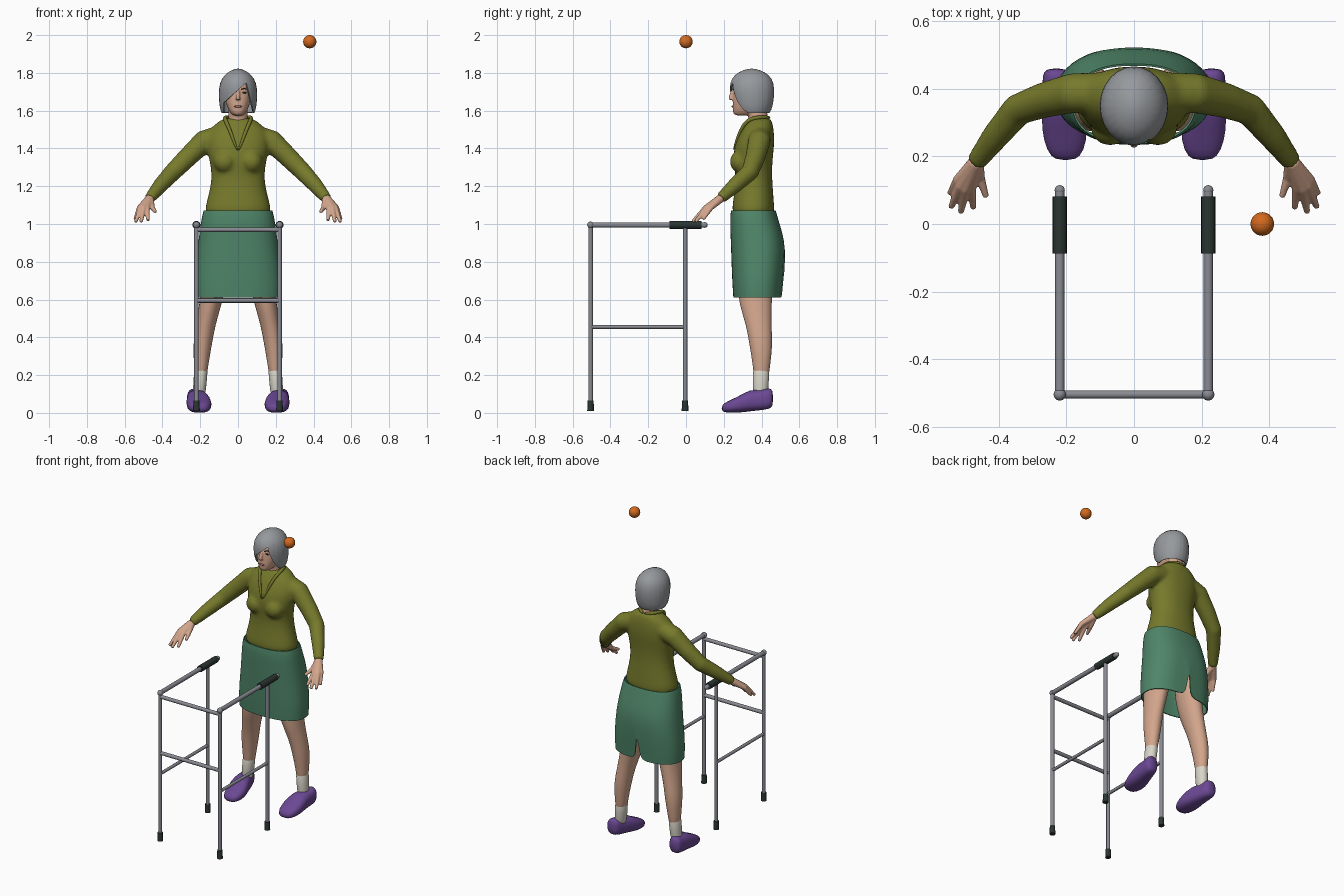
import bpy, bmesh, math
from mathutils import Vector, Matrix, Quaternion

cube = bpy.data.objects.get("Cube")
if cube:
    bpy.data.objects.remove(cube, do_unlink=True)


def material(name, code):
    srgb = [int(code[i:i + 2], 16) / 255 for i in (0, 2, 4)]
    color = [c / 12.92 if c < 0.04 else ((c + 0.055) / 1.055) ** 2.4 for c in srgb] + [1]
    m = bpy.data.materials.new(name)
    m.use_nodes = True
    m.diffuse_color = color
    m.node_tree.nodes["Principled BSDF"].inputs["Base Color"].default_value = color
    return m


OLIVE = material("olive knit", "767a2b")
GREEN = material("green cloth", "4f8669")
SKIN = material("skin", "d3a68d")
SOCK = material("sock white", "d8d5c8")
PURPLE = material("purple felt", "6b4894")
HAIR = material("grey hair", "96999d")
METAL = material("grey metal", "898b92")
DARK = material("dark rubber", "2a3531")
ORANGE = material("orange", "d2691e")
LIPS = material("lip rose", "ab705f")


def to_mesh(bm):
    bmesh.ops.recalc_face_normals(bm, faces=bm.faces)
    mesh = bpy.data.meshes.new("part")
    bm.to_mesh(mesh)
    bm.free()
    return mesh


def to_bmesh(*meshes):
    bm = bmesh.new()
    for mesh in meshes:
        bm.from_mesh(mesh)
    return bm


def skin_rings(bm, rings, caps):
    n = len(rings[0])
    for a, b in zip(rings, rings[1:]):
        for j in range(n):
            bm.faces.new((a[j], a[(j + 1) % n], b[(j + 1) % n], b[j]))
    if caps:
        bm.faces.new(rings[0])
        bm.faces.new(rings[-1])
    return to_mesh(bm)


def loft(rows, axis="z", n=32, power=2.2, caps=True, ripple=0):
    """Rows are (position on axis, centre x, half width, low, high)."""
    bm, rings = bmesh.new(), []
    for t, cx, half, low, high in rows:
        ring = []
        for j in range(n):
            a = math.tau * j / n
            c, s = (math.copysign(abs(v) ** (2 / power), v) * (1 + ripple * (-1) ** j)
                    for v in (math.cos(a), math.sin(a)))
            x, d = cx + half * c, (low + high) / 2 + (high - low) / 2 * s
            ring.append(bm.verts.new((x, d, t) if axis == "z" else (x, t, d)))
        rings.append(ring)
    return skin_rings(bm, rings, caps)


def tube(points, n=16):
    """Points are (x, y, z, radius)."""
    bm, rings = bmesh.new(), []
    path = [Vector(p[:3]) for p in points]
    last, turn = Vector((0, 0, 1)), Quaternion()
    for i, p in enumerate(path):
        along = (path[min(i + 1, len(path) - 1)] - path[max(i - 1, 0)]).normalized()
        turn = last.rotation_difference(along) @ turn
        last = along
        angles = [math.tau * j / n for j in range(n)]
        rings.append([bm.verts.new(p + turn @ Vector((math.cos(a), math.sin(a), 0)) * points[i][3])
                      for a in angles])
    return skin_rings(bm, rings, True)


def ball(center, size):
    bm = bmesh.new()
    bmesh.ops.create_uvsphere(bm, u_segments=24, v_segments=14, radius=1)
    bmesh.ops.transform(bm, verts=bm.verts,
                        matrix=Matrix.Translation(center) @ Matrix.Diagonal((*size, 1)))
    return to_mesh(bm)


def bake(mesh, kind, **settings):
    helper = bpy.data.objects.new("helper", mesh)
    bpy.context.collection.objects.link(helper)
    mod = helper.modifiers.new(kind, kind)
    for key, value in settings.items():
        setattr(mod, key, value)
    graph = bpy.context.evaluated_depsgraph_get()
    result = bpy.data.meshes.new_from_object(helper.evaluated_get(graph))
    bpy.data.objects.remove(helper, do_unlink=True)
    return result


def soft(mesh, levels=1):
    return bake(mesh, "SUBSURF", levels=levels)


def fuse(parts, voxel, rounds):
    mesh = bake(to_mesh(to_bmesh(*parts)), "REMESH", mode="VOXEL", voxel_size=voxel)
    return bake(mesh, "SMOOTH", factor=0.5, iterations=rounds)


def flipped(mesh):
    other = mesh.copy()
    other.transform(Matrix.Scale(-1, 4, (1, 0, 0)))
    other.flip_normals()
    return other


def put(name, mesh, *mats):
    mesh.materials.clear()
    for m in mats:
        mesh.materials.append(m)
    mesh.shade_smooth()
    mesh.set_sharp_from_angle(angle=math.radians(45))
    obj = bpy.data.objects.new(name, mesh)
    bpy.context.collection.objects.link(obj)


def pair(name, mesh, *mats):
    put("left_" + name, mesh, *mats)
    put("right_" + name, flipped(mesh), *mats)


def cut(bm, where, point, normal):
    faces = [f for f in bm.faces if where(f.calc_center_median())]
    geom = faces + list({e for f in faces for e in f.edges}) + list({v for f in faces for v in f.verts})
    bmesh.ops.bisect_plane(bm, geom=geom, plane_co=point, plane_no=normal, dist=1e-5)


# Walking frame
W, FRONT, TOP = 0.22, -0.505, 0.995
for where, y in (("front", FRONT), ("rear", -0.005)):
    pair(f"walker_{where}_leg", tube([(W, y, 0.05, 0.012), (W, y, TOP, 0.012)]), METAL)
    pair(f"walker_{where}_foot", tube([(W, y, 0.01, 0.018), (W, y, 0.065, 0.016)]), DARK)
pair("walker_top_rail", tube([(W, FRONT, TOP, 0.014), (W, 0.1, TOP, 0.014)]), METAL)
pair("walker_side_brace", tube([(W, FRONT, 0.455, 0.01), (W, 0, 0.455, 0.01)]), METAL)
pair("walker_grip", tube([(W, -0.088, TOP, 0.021), (W, 0.082, TOP, 0.021)]), DARK)
pair("walker_rail_end", ball((W, 0.1, TOP), [0.015] * 3), METAL)
pair("walker_corner", ball((W, FRONT, TOP), [0.018] * 3), METAL)
for name, z in (("upper", 0.97), ("lower", 0.595)):
    put(f"walker_{name}_crossbar", tube([(-W, FRONT, z, 0.012), (W, FRONT, z, 0.012)]), METAL)

# Floating ball
put("ball", ball((0.38, 0, 1.965), [0.035] * 3), ORANGE)

# Legs, socks and slippers
pair("leg", soft(loft([(0.88, 0.1, 0.075, 0.28, 0.47), (0.7, 0.122, 0.068, 0.27, 0.46),
                       (0.58, 0.145, 0.06, 0.278, 0.455), (0.46, 0.172, 0.051, 0.32, 0.452),
                       (0.36, 0.189, 0.051, 0.335, 0.46), (0.25, 0.195, 0.037, 0.355, 0.445),
                       (0.15, 0.2, 0.03, 0.36, 0.435)], n=20, power=2)), SKIN)
pair("sock", soft(loft([(0.26, 0.195, 0.039, 0.351, 0.448), (0.18, 0.199, 0.035, 0.354, 0.438),
                        (0.06, 0.21, 0.036, 0.35, 0.435)], n=20, power=2)), SOCK)
pair("slipper", soft(loft([(0.188, 0.203, 0.03, 0.008, 0.04), (0.215, 0.203, 0.056, 0, 0.06),
                           (0.28, 0.205, 0.07, 0, 0.088), (0.34, 0.213, 0.059, 0.008, 0.127),
                           (0.4, 0.222, 0.048, 0.014, 0.118), (0.44, 0.229, 0.044, 0.02, 0.135),
                           (0.462, 0.23, 0.03, 0.035, 0.12)], axis="y", n=20, power=2.5)), PURPLE)

# Skirt with a rear slit and a little of the cardigan showing at the waist
bm = to_bmesh(loft([(1.072, 0, 0.183, 0.238, 0.475), (1.05, 0, 0.189, 0.235, 0.482),
                    (1.02, 0, 0.195, 0.233, 0.49), (0.95, 0, 0.205, 0.235, 0.512),
                    (0.87, 0, 0.215, 0.238, 0.527), (0.75, 0, 0.229, 0.242, 0.522),
                    (0.67, 0, 0.233, 0.246, 0.514), (0.61, 0, 0.23, 0.25, 0.509)],
                   power=2.4, caps=False))
slit = [f for f in bm.faces if f.calc_center_median().z < 0.75 and f.calc_center_median().y > 0.4
        and abs(f.calc_center_median().x) < 0.04]
edge = {v for f in slit for v in f.verts if abs(v.co.x) > 0.01}
bmesh.ops.delete(bm, geom=slit, context="FACES")
for v in edge:
    v.co.x = math.copysign(0.004 + (0.75 - v.co.z) * 0.14, v.co.x)
for f in bm.faces:
    c = f.calc_center_median()
    f.material_index = int(0 < c.x < 0.06 and c.z > (1.02 if c.y < 0.4 else 1.0) and
                           (c.y < 0.4 or c.z < 1.05))
put("skirt", bake(soft(to_mesh(bm)), "SOLIDIFY", thickness=0.006, offset=-1), GREEN, OLIVE)

# Cardigan: torso, bust and sleeves blended, with an open neckline
torso = soft(loft([(1.03, 0, 0.172, 0.25, 0.468), (1.08, 0, 0.178, 0.242, 0.468),
                   (1.15, 0, 0.156, 0.254, 0.463), (1.25, 0, 0.136, 0.265, 0.455),
                   (1.33, 0, 0.15, 0.25, 0.457), (1.4, 0, 0.165, 0.252, 0.466),
                   (1.46, 0, 0.165, 0.275, 0.468), (1.51, 0, 0.145, 0.3, 0.463),
                   (1.54, 0, 0.105, 0.323, 0.456), (1.565, 0, 0.072, 0.332, 0.448)]))
sleeve = tube([(0.09, 0.39, 1.465, 0.06), (0.18, 0.388, 1.438, 0.06), (0.27, 0.366, 1.35, 0.053),
               (0.345, 0.338, 1.275, 0.048), (0.41, 0.26, 1.205, 0.041), (0.468, 0.183, 1.135, 0.03)])
bust = ball((0.07, 0.29, 1.33), (0.06, 0.058, 0.06))
body = fuse([torso, sleeve, flipped(sleeve), bust, flipped(bust)], 0.01, 7)
NECK_Z, SLOPE = 1.385, 0.37
bm = to_bmesh(body)
for side in (1, -1):
    cut(bm, lambda c: c.y < 0.37 and c.z > 1.37, (0, 0, NECK_Z), (side, 0, -SLOPE))
for f in bm.faces:
    c = f.calc_center_median()
    f.material_index = int(c.y < 0.37 and abs(c.x) < (c.z - NECK_Z) * SLOPE)
put("cardigan", to_mesh(bm), OLIVE, SKIN)
pair("collar", soft(tube([(0.002, 0.25, 1.385, 0.005), (0.03, 0.273, 1.46, 0.009),
                          (0.056, 0.305, 1.53, 0.011), (0.074, 0.345, 1.562, 0.011),
                          (0.066, 0.41, 1.566, 0.011), (0, 0.448, 1.562, 0.01)], n=10)), OLIVE)

# Hands: fingers fanning out from the wrist
WRIST = (0.468, 0.183, 1.135, 0.023)
fingers = [((0.522, 0.13, 1.085, 0.015), (0.545, 0.09, 1.025, 0.009)),
           ((0.514, 0.112, 1.085, 0.016), (0.542, 0.05, 1.012, 0.009)),
           ((0.5, 0.103, 1.083, 0.016), (0.513, 0.035, 1.012, 0.009)),
           ((0.482, 0.107, 1.08, 0.015), (0.476, 0.048, 1.018, 0.009)),
           ((0.455, 0.135, 1.09, 0.014), (0.438, 0.08, 1.065, 0.009))]
hand = fuse([tube([WRIST, knuckle, tip], n=12) for knuckle, tip in fingers], 0.004, 3)
pair("hand", hand, SKIN)

# Head: skull, nose and neck blended
skull = soft(loft([(1.572, 0, 0.025, 0.258, 0.34), (1.59, 0, 0.045, 0.246, 0.38),
                   (1.64, 0, 0.066, 0.246, 0.4), (1.7, 0, 0.074, 0.25, 0.42),
                   (1.76, 0, 0.068, 0.257, 0.42), (1.8, 0, 0.04, 0.3, 0.39)], n=24))
nose = tube([(0, 0.25, 1.71, 0.008), (0, 0.237, 1.672, 0.012), (0, 0.239, 1.658, 0.014)], n=12)
neck = tube([(0, 0.39, 1.5, 0.058), (0, 0.382, 1.56, 0.052), (0, 0.37, 1.64, 0.05)], n=24)
put("head", fuse([skull, nose, neck], 0.005, 3), SKIN)
pair("eye", ball((0.032, 0.259, 1.695), (0.014, 0.006, 0.005)), DARK)
pair("eyebrow", tube([(0.016, 0.252, 1.712, 0.003), (0.034, 0.257, 1.718, 0.003),
                      (0.052, 0.272, 1.711, 0.002)], n=8), DARK)
put("lips", ball((0, 0.247, 1.622), (0.021, 0.006, 0.006)), LIPS)

# Hair: a bob with a fringe swept to one side
hair = soft(loft([(1.57, 0, 0.08, 0.285, 0.435), (1.6, 0, 0.094, 0.255, 0.452),
                  (1.66, 0, 0.102, 0.238, 0.466), (1.72, 0, 0.102, 0.229, 0.468),
                  (1.77, 0, 0.088, 0.24, 0.457), (1.805, 0, 0.055, 0.276, 0.42),
                  (1.823, 0, 0.012, 0.33, 0.365)], n=48, power=2, ripple=0.008))
bm = to_bmesh(hair)
bottom = [f for f in bm.faces if f.normal.z < -0.8 and f.calc_center_median().z < 1.59]
bmesh.ops.delete(bm, geom=bottom, context="FACES")
PART, LEAN, SWEEP, SIDE = Vector((0.045, 0, 1.748)), 0.24, 0.87, -0.078


def in_front(c):
    return c.y < 0.32 and c.z < 1.78


cut(bm, in_front, PART, (SWEEP, 0, -1))
cut(bm, in_front, PART, (1, 0, LEAN))
cut(bm, in_front, (SIDE, 0, 0), (1, 0, 0))
opening = []
for f in bm.faces:
    c = f.calc_center_median()
    d = c - PART
    if in_front(c) and d.z < SWEEP * d.x and d.x < -LEAN * d.z and c.x > SIDE:
        opening.append(f)
    elif in_front(c) and d.z < 0 and 0 <= d.x < -LEAN * d.z:
        opening.append(f)
bmesh.ops.delete(bm, geom=opening, context="FACES")
put("hair", bake(to_mesh(bm), "SOLIDIFY", thickness=0.008, offset=-1), HAIR)
